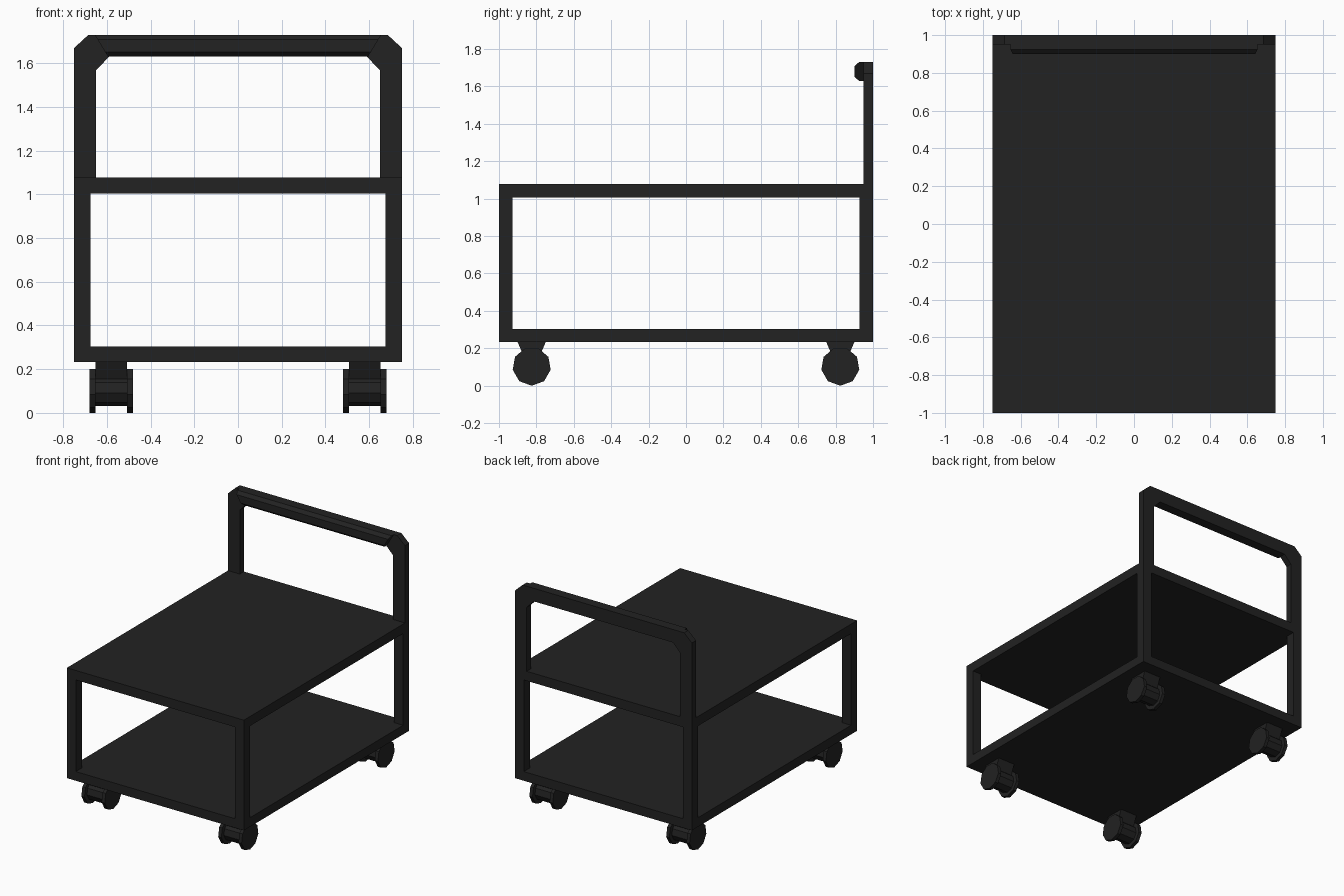
import bpy, bmesh, math
from mathutils import Vector

if "Cube" in bpy.data.objects:
    bpy.data.objects.remove(bpy.data.objects["Cube"])

mat = bpy.data.materials.new("charcoal")
mat.diffuse_color = (0.016, 0.016, 0.016, 1)
mat.use_nodes = True
mat.node_tree.nodes["Principled BSDF"].inputs["Base Color"].default_value = mat.diffuse_color


def finish(name, bm):
    bmesh.ops.recalc_face_normals(bm, faces=bm.faces)
    me = bpy.data.meshes.new(name)
    bm.to_mesh(me)
    bm.free()
    me.materials.append(mat)
    ob = bpy.data.objects.new(name, me)
    bpy.context.collection.objects.link(ob)
    return ob


def prism(name, points, offset):
    """Extrude a flat outline of 3D points along offset."""
    bm = bmesh.new()
    face = bm.faces.new([bm.verts.new(p) for p in points])
    ext = bmesh.ops.extrude_face_region(bm, geom=[face], use_keep_orig=True)
    moved = [g for g in ext["geom"] if isinstance(g, bmesh.types.BMVert)]
    bmesh.ops.translate(bm, verts=moved, vec=Vector(offset))
    return finish(name, bm)


def box(name, x0, x1, y0, y1, z0, z1):
    outline = [(x0, y0, z0), (x1, y0, z0), (x1, y1, z0), (x0, y1, z0)]
    return prism(name, outline, (0, 0, z1 - z0))


# Shelves
box("lower_shelf", -0.75, 0.75, -1, 1, 0.233, 0.303)
box("upper_shelf", -0.75, 0.75, -1, 1, 1.005, 1.078)

# Push handle: U-shaped frame with clipped corners
half = [(0.75, 1.078), (0.75, 1.67), (0.685, 1.73)]
inner = [(0.59, 1.63), (0.65, 1.568), (0.65, 1.078)]
outline = (half + [(-x, z) for x, z in reversed(half)]
           + [(-x, z) for x, z in reversed(inner)] + inner)
prism("handle_frame", [(x, 0.95, z) for x, z in outline], (0, 0.05, 0))

# Padded grip with mitred ends on the front of the handle
grip = prism("handle_grip",
             [(-1, y, z) for y, z in [(0.95, 1.63), (0.925, 1.63), (0.9, 1.652),
                                      (0.9, 1.708), (0.925, 1.73), (0.95, 1.73)]],
             (2, 0, 0))
for v in grip.data.vertices:
    v.co.x *= 0.655 - 0.6 * (1.73 - v.co.z)


# Casters
def nonagon(x, y, z, r):
    return [(x, y + r * math.sin(math.radians(40 * i)),
             z - r * math.cos(math.radians(40 * i))) for i in range(9)]


for sx, side in ((-1, "left"), (1, "right")):
    for sy, end in ((-1, "front"), (1, "back")):
        tag = f"{end}_{side}"
        # Corner post
        xs = sorted((sx * 0.675, sx * 0.75))
        ys = sorted((sy * 0.927, sy))
        box(f"{tag}_post", *xs, *ys, 0.303, 1.005)
        # Twin wheel discs, hub drum and tapered mount
        cx, cy, cz = sx * 0.58, sy * 0.825, 0.103
        for k, d in ((-1, "a"), (1, "b")):
            x0 = cx + k * 0.0725
            prism(f"{tag}_wheel_{d}", nonagon(x0, cy, cz, 0.103), (k * 0.0265, 0, 0))
        prism(f"{tag}_hub", nonagon(cx - 0.0725, cy, cz, 0.072), (0.145, 0, 0))
        prism(f"{tag}_mount",
              [(cx - 0.0725, cy + y, z) for y, z in
               [(-0.075, 0.233), (-0.035, 0.14), (0.035, 0.14), (0.075, 0.233)]],
              (0.145, 0, 0))
